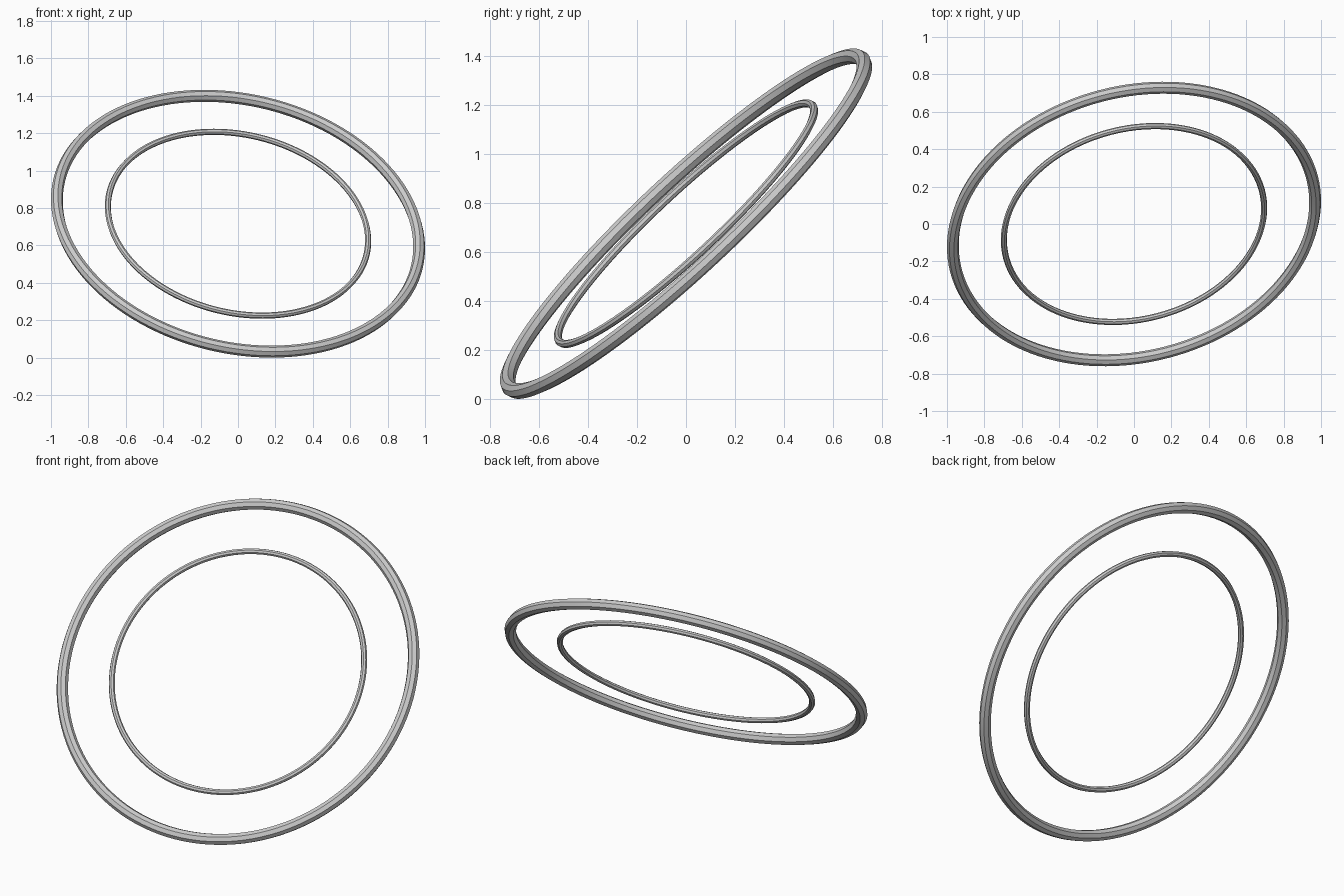
import bpy
import math
from mathutils import Vector

cube = bpy.data.objects.get("Cube")
if cube:
    bpy.data.objects.remove(cube, do_unlink=True)

# Plain grey metal
grey = bpy.data.materials.new("grey_metal")
grey.use_nodes = True
colour = (0.6, 0.6, 0.6, 1)
grey.diffuse_color = colour
grey.node_tree.nodes["Principled BSDF"].inputs["Base Color"].default_value = colour

# Both rings share one tilted axis and centre
axis = Vector((0.177, -0.672, 0.719))
tilt = axis.to_track_quat('Z', 'Y').to_euler()
centre = (0, 0, 0.716)


def add_ring(name, radius, tube):
    bpy.ops.mesh.primitive_torus_add(
        major_radius=radius, minor_radius=tube,
        major_segments=128, minor_segments=8,
        location=centre, rotation=tilt)
    ring = bpy.context.object
    ring.name = name
    ring.data.materials.append(grey)
    # Smooth along the ring, crisp facets around the tube
    bpy.ops.object.shade_smooth_by_angle(angle=math.radians(30))


add_ring("outer_ring", 0.984, 0.032)
add_ring("inner_ring", 0.707, 0.0165)
